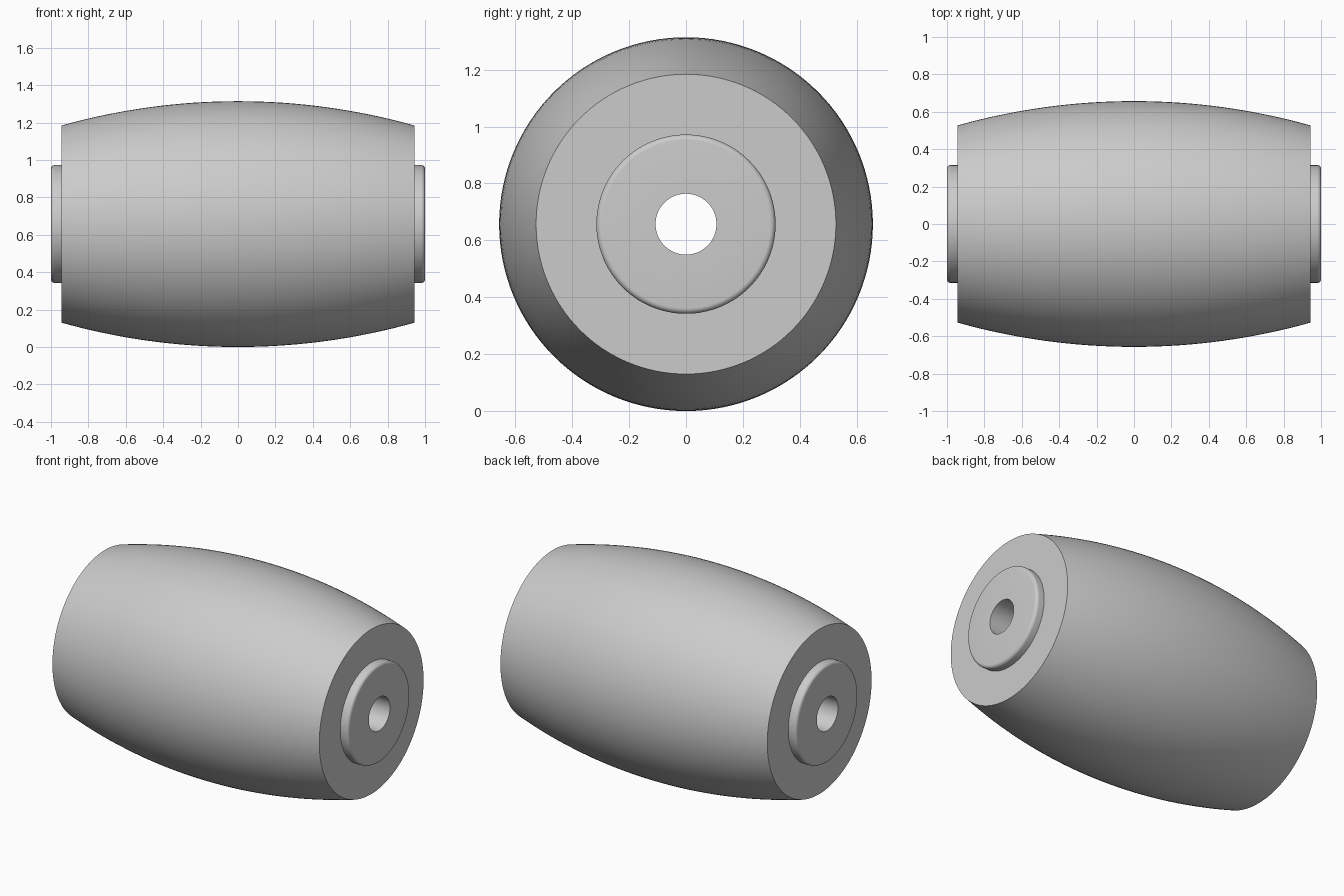
import bpy, bmesh, math

if "Cube" in bpy.data.objects:
    bpy.data.objects.remove(bpy.data.objects["Cube"])

SIDES = 128
MID_RADIUS, END_RADIUS, HALF_BODY = 0.657, 0.527, 0.944
HUB_RADIUS, HALF_LENGTH, FILLET = 0.315, 1.0, 0.02
BORE_RADIUS = 0.107

grey = bpy.data.materials.new("light grey")
grey.use_nodes = True
colour = (0.6, 0.6, 0.6, 1)
grey.diffuse_color = colour
grey.node_tree.nodes["Principled BSDF"].inputs["Base Color"].default_value = colour


def crown_arc(steps=32):
    """Circular arc of the barrel, as (x, radius) points from -x to +x."""
    sag = MID_RADIUS - END_RADIUS
    big = (HALF_BODY ** 2 + sag ** 2) / (2 * sag)
    half = math.asin(HALF_BODY / big)
    angles = [half * (2 * i / steps - 1) for i in range(steps + 1)]
    return [(big * math.sin(a), MID_RADIUS - big * (1 - math.cos(a))) for a in angles]


def hub_end(steps=6):
    """Bore edge, rounded rim and root of the +x hub."""
    points = [(HALF_LENGTH, BORE_RADIUS)]
    for i in range(steps + 1):
        a = math.pi / 2 * i / steps
        points.append((HALF_LENGTH - FILLET * (1 - math.cos(a)),
                       HUB_RADIUS - FILLET * (1 - math.sin(a))))
    return points + [(HALF_BODY, HUB_RADIUS)]


def revolve(name, profile):
    """Spin a closed (x, radius) profile around the x axis."""
    bm = bmesh.new()
    rings = []
    for i in range(SIDES):
        a = 2 * math.pi * i / SIDES
        rings.append([bm.verts.new((x, r * math.cos(a), r * math.sin(a) + MID_RADIUS))
                      for x, r in profile])
    for i in range(SIDES):
        here, after = rings[i], rings[(i + 1) % SIDES]
        for j in range(len(profile)):
            k = (j + 1) % len(profile)
            bm.faces.new((here[j], here[k], after[k], after[j]))
    bmesh.ops.recalc_face_normals(bm, faces=bm.faces)
    mesh = bpy.data.meshes.new(name)
    bm.to_mesh(mesh)
    bm.free()
    mesh.materials.append(grey)
    obj = bpy.data.objects.new(name, mesh)
    bpy.context.collection.objects.link(obj)
    bpy.ops.object.select_all(action="DESELECT")
    obj.select_set(True)
    bpy.context.view_layer.objects.active = obj
    bpy.ops.object.shade_smooth_by_angle(angle=math.radians(30))
    return obj


# Crowned roller with a raised hub on each end and a bore straight through
right_hub = hub_end()
left_hub = [(-x, r) for x, r in right_hub]
revolve("roller", left_hub + crown_arc() + right_hub[::-1])
